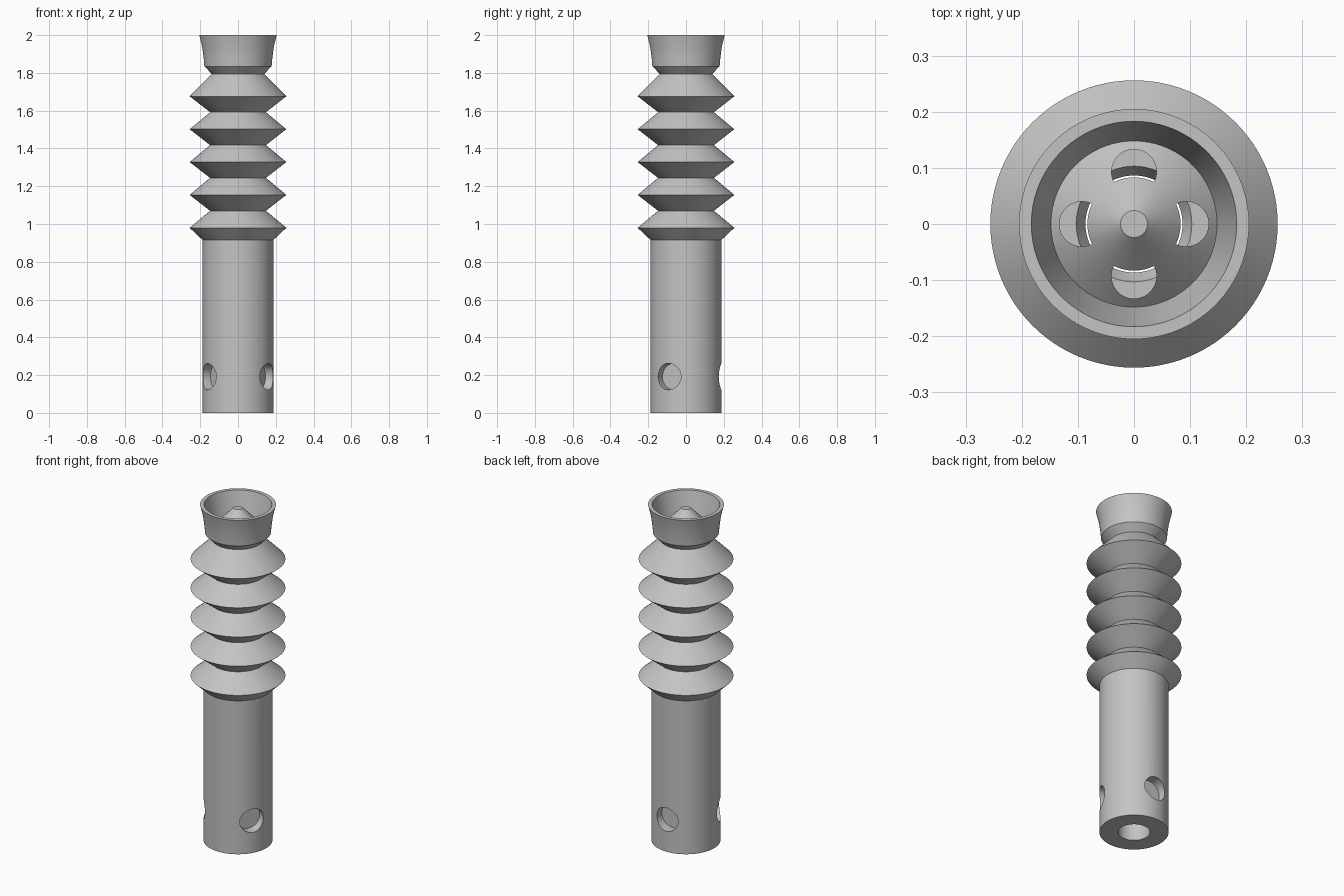
import bpy, bmesh, math
from mathutils import Matrix, Vector

SEGMENTS = 96

cube = bpy.data.objects.get("Cube")
if cube:
    bpy.data.objects.remove(cube, do_unlink=True)

# Single grey material
grey = bpy.data.materials.new("plain_grey")
grey.use_nodes = True
colour = (0.55, 0.55, 0.55, 1)
grey.diffuse_color = colour
grey.node_tree.nodes["Principled BSDF"].inputs["Base Color"].default_value = colour


def add_object(name, bm):
    bmesh.ops.recalc_face_normals(bm, faces=bm.faces)
    mesh = bpy.data.meshes.new(name)
    bm.to_mesh(mesh)
    bm.free()
    obj = bpy.data.objects.new(name, mesh)
    obj.data.materials.append(grey)
    bpy.context.collection.objects.link(obj)
    return obj


def lathe(name, profile, closed):
    """Spin (radius, height) points around the z axis."""
    bm = bmesh.new()
    verts = [bm.verts.new((r, 0, z)) for r, z in profile]
    edges = [bm.edges.new(pair) for pair in zip(verts, verts[1:])]
    if closed:
        edges.append(bm.edges.new((verts[-1], verts[0])))
    bmesh.ops.spin(bm, geom=verts + edges, cent=(0, 0, 0), axis=(0, 0, 1),
                   angle=math.tau, steps=SEGMENTS, use_merge=True)
    bmesh.ops.remove_doubles(bm, verts=bm.verts, dist=1e-5)
    return add_object(name, bm)


def add_drill(bm, radius, length, centre, direction):
    turn = Vector(direction).to_track_quat('Z', 'Y').to_matrix().to_4x4()
    bmesh.ops.create_cone(bm, cap_ends=True, segments=48, radius1=radius,
                          radius2=radius, depth=length,
                          matrix=Matrix.Translation(centre) @ turn)


# Shaft with a through bore
profile = [(0.0865, 0), (0.187, 0), (0.187, 0.915)]
# Five bellows ridges
for i in range(5):
    peak = 0.98 + i * 0.174
    profile += [(0.256, peak), (0.148, peak + 0.09)]
profile[-1] = (0.139, 1.795)
# Flared cup, its cone floor and the inner chamber
profile += [(0.178, 1.835), (0.182, 1.88), (0.190, 1.94), (0.205, 2.0),
            (0.183, 2.0), (0.148, 1.855), (0.083, 1.92), (0.083, 1.80),
            (0.134, 1.80), (0.134, 0.95), (0.103, 0.95), (0.0865, 0.92)]
body = lathe("bellows_body", profile, True)

# Solid core that carries the cone tip
core = lathe("cone_core", [(0, 1.80), (0.083, 1.80), (0.083, 1.92),
                           (0.024, 1.979), (0, 1.979)], False)

# Four vertical vents in the cone and three blind sockets near the foot
bm = bmesh.new()
for i in range(4):
    a = i * math.tau / 4
    add_drill(bm, 0.04, 0.3, (0.093 * math.cos(a), 0.093 * math.sin(a), 1.87), (0, 0, 1))
for i in range(3):
    a = math.radians(90 + 120 * i)
    d = Vector((math.cos(a), math.sin(a), 0))
    add_drill(bm, 0.07, 0.2, d * 0.228 + Vector((0, 0, 0.192)), d)
cutter = add_object("drill_cutter", bm)
cutter.hide_render = True

cut = body.modifiers.new("drilled_holes", 'BOOLEAN')
cut.operation = 'DIFFERENCE'
cut.solver = 'EXACT'
cut.object = cutter
bpy.ops.object.select_all(action='DESELECT')
body.select_set(True)
bpy.context.view_layer.objects.active = body
bpy.ops.object.modifier_apply(modifier=cut.name)
bpy.data.objects.remove(cutter, do_unlink=True)

# Smooth shading with crisp ridges
core.select_set(True)
bpy.ops.object.shade_smooth_by_angle(angle=math.radians(25))
